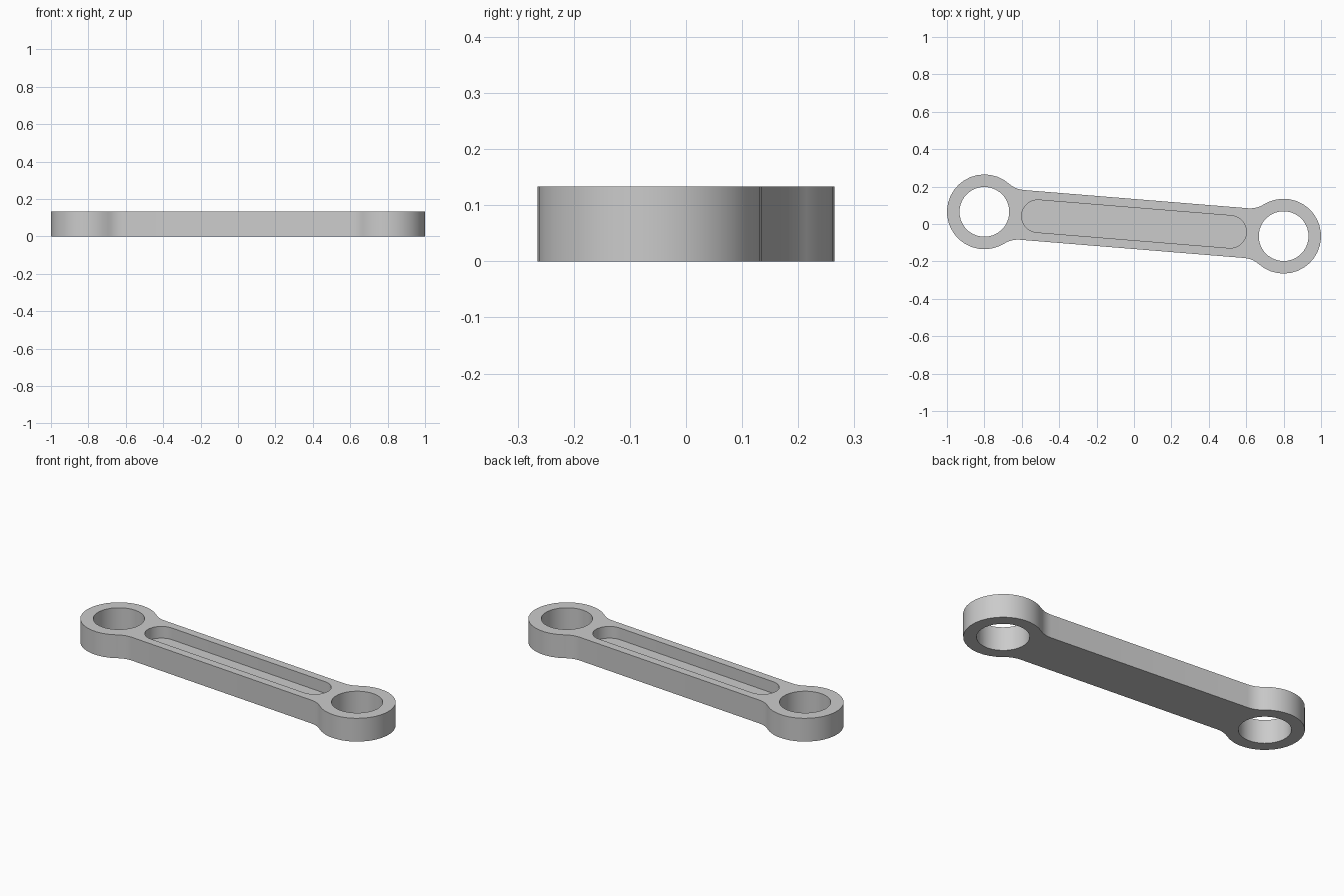
import bpy, bmesh
from math import sin, cos, pi, atan2, hypot, sqrt
from mathutils import Matrix

cube = bpy.data.objects.get("Cube")
if cube:
    bpy.data.objects.remove(cube, do_unlink=True)

UNIT = 1 / 15                      # all sizes are multiples of this
THICK = 2 * UNIT
RING_R, HOLE_R = 3 * UNIT, 2 * UNIT
HALF_W, FILLET = 2 * UNIT, 2 * UNIT
SLOT_R, SLOT_HALF = 1.3 * UNIT, 0.516
END_X, END_Y = 0.8, -0.065
REACH = hypot(END_X, END_Y)        # ring centre distance along the bar
TILT = Matrix.Rotation(atan2(END_Y, END_X), 4, 'Z')

steel = bpy.data.materials.new("light_grey")
steel.use_nodes = True
steel.diffuse_color = (0.6, 0.6, 0.6, 1)
steel.node_tree.nodes["Principled BSDF"].inputs["Base Color"].default_value = (0.6, 0.6, 0.6, 1)


def arc(cx, cy, r, a0, a1, steps):
    return [(cx + r * cos(a0 + (a1 - a0) * i / steps),
             cy + r * sin(a0 + (a1 - a0) * i / steps)) for i in range(steps + 1)]


def prism(name, outline, z0, z1):
    """Extrude a counter-clockwise outline and tilt it into place."""
    bm = bmesh.new()
    face = bm.faces.new([bm.verts.new((x, y, z0)) for x, y in outline])
    top = bmesh.ops.extrude_face_region(bm, geom=[face])["geom"]
    bmesh.ops.translate(bm, vec=(0, 0, z1 - z0),
                        verts=[v for v in top if isinstance(v, bmesh.types.BMVert)])
    bmesh.ops.recalc_face_normals(bm, faces=bm.faces)
    bm.transform(TILT)
    mesh = bpy.data.meshes.new(name)
    bm.to_mesh(mesh)
    bm.free()
    mesh.materials.append(steel)
    obj = bpy.data.objects.new(name, mesh)
    bpy.context.collection.objects.link(obj)
    return obj


# Link outline: ring arc with a fillet on each side, repeated by half turn
fy = HALF_W + FILLET
fx = sqrt((RING_R + FILLET) ** 2 - fy ** 2)
a = atan2(fy, fx)
right_end = (arc(REACH - fx, -fy, FILLET, pi / 2, pi - a - pi / 2 - (pi / 2 - a) + (pi / 2 - a), 1)[:1]
             + arc(REACH - fx, -fy, FILLET, pi / 2, a, 5)[1:]
             + arc(REACH, 0, RING_R, a - pi, pi - a, 24)[1:]
             + arc(REACH - fx, fy, FILLET, -a, -pi / 2, 5)[1:])
outline = right_end + [(-x, -y) for x, y in right_end]
link = prism("link_arm", outline, 0, THICK)

# Cutters: a through hole in each ring and a half-depth slot in the bar
cutters = [prism("hole_cutter", arc(s * REACH, 0, HOLE_R, 0, 2 * pi, 32)[:-1], -UNIT, THICK + UNIT)
           for s in (-1, 1)]
slot = (arc(SLOT_HALF, 0, SLOT_R, -pi / 2, pi / 2, 16)
        + arc(-SLOT_HALF, 0, SLOT_R, pi / 2, 3 * pi / 2, 16))
cutters.append(prism("slot_cutter", slot, UNIT, THICK + UNIT))

bpy.ops.object.select_all(action='DESELECT')
bpy.context.view_layer.objects.active = link
link.select_set(True)
for cutter in cutters:
    cutter.hide_render = True
    mod = link.modifiers.new("cut", 'BOOLEAN')
    mod.operation, mod.solver, mod.object = 'DIFFERENCE', 'EXACT', cutter
    bpy.ops.object.modifier_apply(modifier=mod.name)
    bpy.data.objects.remove(cutter, do_unlink=True)

bpy.ops.object.shade_smooth_by_angle(angle=pi / 6)
